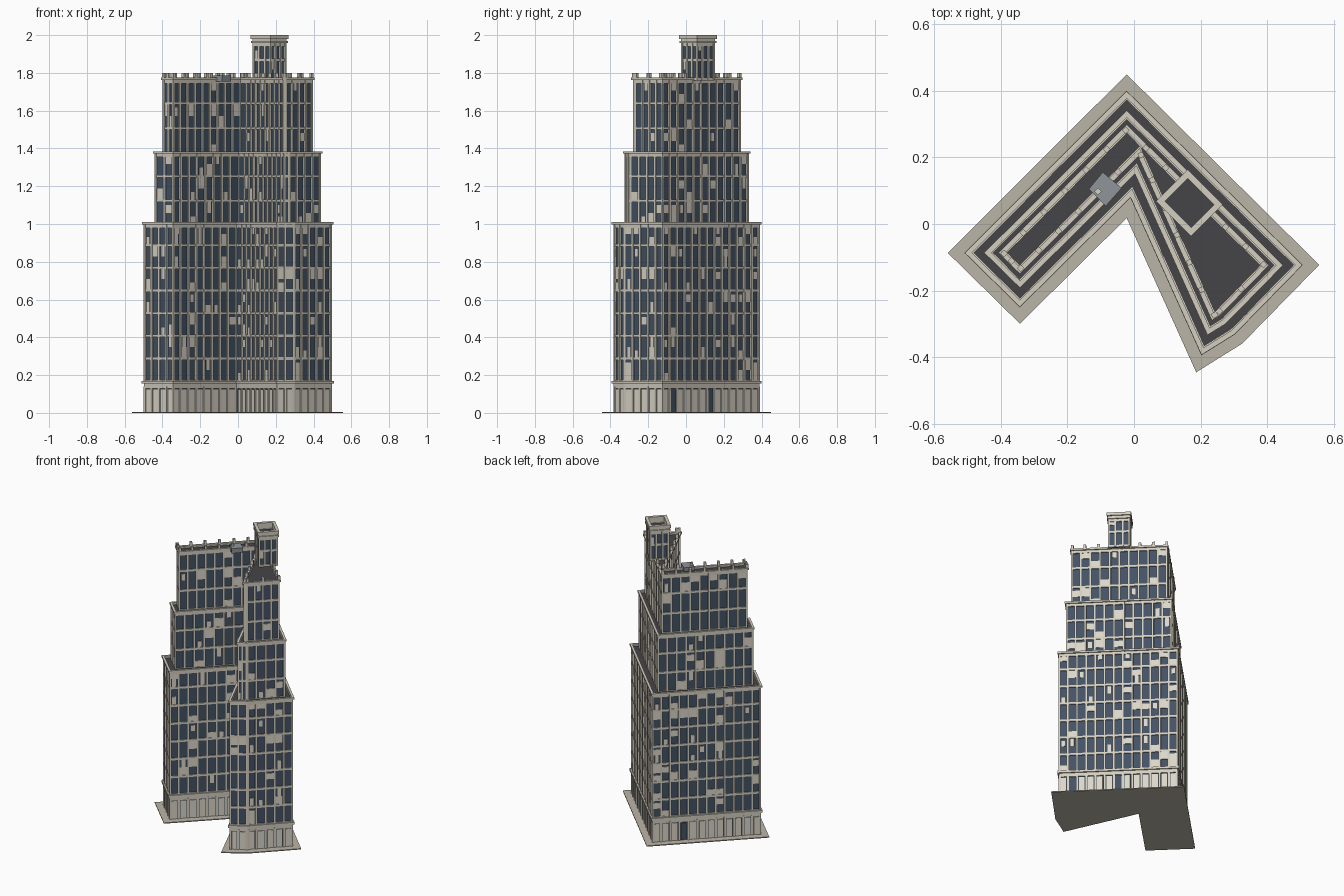
import bpy, bmesh, math, random
from mathutils import Vector

if "Cube" in bpy.data.objects:
    bpy.data.objects.remove(bpy.data.objects["Cube"])

random.seed(7)

def mat(name, r, g, b):
    m = bpy.data.materials.new(name)
    m.diffuse_color = (r, g, b, 1)
    m.use_nodes = True
    m.node_tree.nodes["Principled BSDF"].inputs["Base Color"].default_value = m.diffuse_color
    return m

STONE = mat("stone", 0.66, 0.62, 0.53)
PANEL = mat("panel", 0.72, 0.68, 0.59)
PAVE = mat("paving", 0.50, 0.46, 0.39)
GLASS = mat("glass", 0.055, 0.085, 0.13)
ROOF = mat("roof", 0.06, 0.058, 0.065)
METAL = mat("metal", 0.27, 0.30, 0.32)

# Pavement outline (counter-clockwise); every tier is an inset of it
SITE = [Vector(p) for p in [(-0.022, 0.45), (-0.56, -0.087), (-0.343, -0.30), (-0.022, 0.018),
                            (0.187, -0.446), (0.325, -0.36), (0.557, -0.123)]]
TOWER = [Vector(p) for p in [(0.161, 0.154), (0.076, 0.068), (0.172, -0.027), (0.257, 0.058)]]

def inset(poly, d):
    out = []
    for i, p in enumerate(poly):
        a = (p - poly[i - 1]).normalized()
        b = (poly[(i + 1) % len(poly)] - p).normalized()
        na, nb = Vector((-a.y, a.x)), Vector((-b.y, b.x))
        out.append(p + (na + nb) * (d / (1 + na.dot(nb))))
    return out

def finish(bm, name, m):
    bmesh.ops.recalc_face_normals(bm, faces=bm.faces)
    me = bpy.data.meshes.new(name)
    bm.to_mesh(me)
    bm.free()
    me.materials.append(m)
    ob = bpy.data.objects.new(name, me)
    bpy.context.collection.objects.link(ob)
    return ob

def add_prism(bm, poly, z0, z1):
    lo = [bm.verts.new((p.x, p.y, z0)) for p in poly]
    hi = [bm.verts.new((p.x, p.y, z1)) for p in poly]
    n = len(poly)
    for i in range(n):
        j = (i + 1) % n
        bm.faces.new((lo[i], lo[j], hi[j], hi[i]))
    bm.faces.new(hi)
    bm.faces.new(lo[::-1])

def prism(name, poly, z0, z1, m):
    bm = bmesh.new()
    add_prism(bm, poly, z0, z1)
    return finish(bm, name, m)

def add_ring(bm, poly, d0, d1, z0, z1):
    loops = [[bm.verts.new((p.x, p.y, z)) for p in inset(poly, d)]
             for d, z in ((d0, z0), (d0, z1), (d1, z1), (d1, z0))]
    n = len(poly)
    for k in range(4):
        a, b = loops[k], loops[(k + 1) % 4]
        for i in range(n):
            j = (i + 1) % n
            bm.faces.new((a[i], a[j], b[j], b[i]))

def add_wall_box(bm, p, q, s, w, d0, d1, z0, z1):
    # box centred at distance s along wall p-q, spanning insets d0..d1
    t = (q - p).normalized()
    n = Vector((-t.y, t.x))
    add_prism(bm, [p + t * (s - w / 2) + n * d0, p + t * (s + w / 2) + n * d0,
                   p + t * (s + w / 2) + n * d1, p + t * (s - w / 2) + n * d1], z0, z1)

def bays(poly, step):
    for i, p in enumerate(poly):
        q = poly[(i + 1) % len(poly)]
        length = (q - p).length
        n = max(2, round(length / step))
        yield p, q, n, length / n

def corner_posts(bm, poly, w, z0, z1):
    for c, o in zip(inset(poly, w), poly):
        i = poly.index(o)
        a, b = poly[i - 1], poly[(i + 1) % len(poly)]
        e, f = (a - o).normalized() * w, (b - o).normalized() * w
        add_prism(bm, [o, o + f, c, o + e], z0, z1)

def tier(name, poly, z0, z1, floors, step=0.058):
    prism(name + "_glass", inset(poly, 0.009), z0, z1 - 0.016, GLASS)
    prism(name + "_roof", inset(poly, 0.008), z1 - 0.016, z1 - 0.008, ROOF)
    h = (z1 - z0) / floors
    frame, blind = bmesh.new(), bmesh.new()
    # floor bands and parapet
    for f in range(floors):
        add_ring(frame, poly, 0.003, 0.012, z0 + f * h - 0.004, z0 + f * h + 0.010)
    add_ring(frame, poly, 0.002, 0.012, z1 - 0.025, z1 - 0.005)
    add_ring(frame, poly, -0.006, 0.009, z1 - 0.007, z1 + 0.005)
    corner_posts(frame, poly, 0.012, z0, z1 - 0.006)
    # piers and random window blinds
    for p, q, n, b in bays(poly, step):
        for k in range(n):
            if k:
                add_wall_box(frame, p, q, k * b, 0.014, 0, 0.012, z0, z1 - 0.006)
            for f in range(floors):
                for half in (0, 1):
                    if random.random() < 0.16:
                        zb = z0 + f * h + 0.008 + half * (h - 0.01) / 2
                        w = (b - 0.012) * random.choice((0.5, 1, 1))
                        add_wall_box(blind, p, q, (k + 0.5) * b, w, 0.006, 0.012,
                                     zb, zb + (h - 0.01) / 2 * random.choice((0.7, 1)))
    finish(frame, name + "_piers_and_bands", STONE)
    finish(blind, name + "_blinds", PANEL)

# Pavement
prism("pavement", SITE, 0, 0.006, PAVE)

# Street-level base with panels, pilasters, doors and cornice
base = inset(SITE, 0.042)
prism("base_core", inset(base, 0.008), 0.006, 0.16, GLASS)
frame, panels, doors = bmesh.new(), bmesh.new(), bmesh.new()
for e, (p, q, n, b) in enumerate(bays(base, 0.058)):
    door_bays = {0: (int(n * 0.31),), 6: (int(n * 0.12), int(n * 0.52))}.get(e, ())
    for k in range(n):
        if k:
            add_wall_box(frame, p, q, k * b, 0.014, 0, 0.012, 0.006, 0.14)
        if k in door_bays:
            add_wall_box(doors, p, q, (k + 0.5) * b, b - 0.018, 0.005, 0.012, 0.006, 0.12)
        else:
            add_wall_box(panels, p, q, (k + 0.5) * b, b - 0.022, 0.004, 0.012, 0.006, 0.125)
corner_posts(frame, base, 0.014, 0.006, 0.14)
add_ring(frame, base, 0.001, 0.012, 0.13, 0.156)
add_ring(frame, base, -0.007, 0.012, 0.155, 0.17)
finish(frame, "base_pilasters_and_cornice", STONE)
finish(panels, "base_panels", PANEL)
finish(doors, "doors", GLASS)

# Three stepped tiers
top = inset(SITE, 0.113)
tier("lower_tier", base, 0.165, 1.005, 7)
tier("middle_tier", inset(SITE, 0.083), 0.99, 1.38, 3)
tier("upper_tier", top, 1.37, 1.77, 3)

# Parapet posts around the upper roof
posts = bmesh.new()
for p, q, n, b in bays(top, 0.085):
    for k in range(n):
        s = k * b if k else 0.008
        add_wall_box(posts, p, q, s, 0.016, -0.004, 0.012, 1.765, 1.80)
finish(posts, "parapet_posts", STONE)

# Roof tower, overhanging the back wall
tier("roof_tower", TOWER, 1.765, 1.965, 2, 0.043)
crown = bmesh.new()
add_ring(crown, TOWER, 0.0, 0.012, 1.965, 1.985)
add_ring(crown, TOWER, -0.007, 0.012, 1.98, 2.0)
finish(crown, "tower_crown", STONE)

# Rooftop machinery box
prism("roof_unit", [Vector(p) for p in [(-0.094, 0.156), (-0.136, 0.105), (-0.085, 0.054), (-0.037, 0.108)]],
      1.755, 1.787, METAL)
